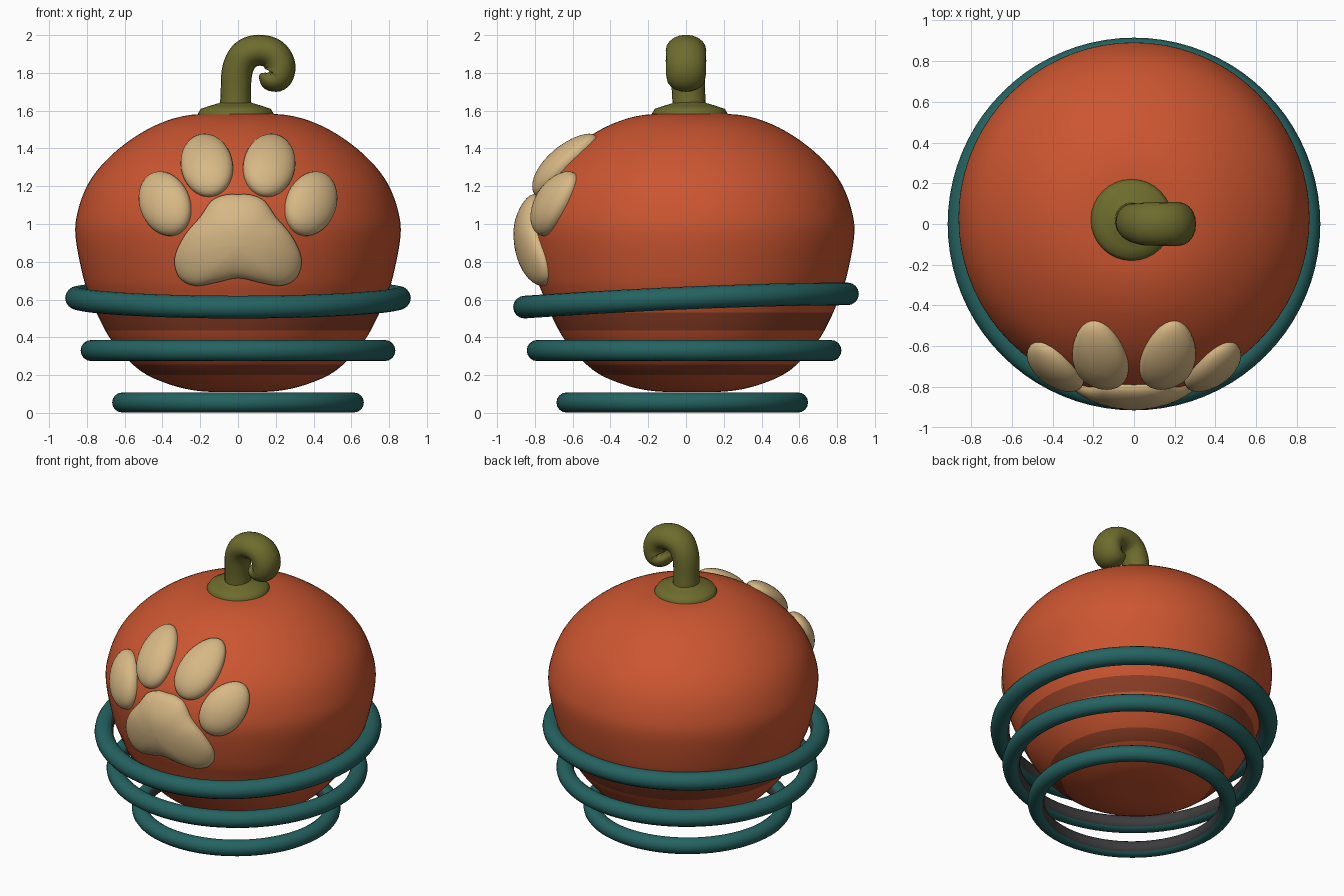
import bpy, math
from mathutils import Vector

if "Cube" in bpy.data.objects:
    bpy.data.objects.remove(bpy.data.objects["Cube"])

def mat(name, c):
    m = bpy.data.materials.new(name)
    m.diffuse_color = (*c, 1)
    m.use_nodes = True
    m.node_tree.nodes["Principled BSDF"].inputs["Base Color"].default_value = m.diffuse_color
    return m

ORANGE = mat("orange", (0.60, 0.092, 0.03))
RUST = mat("dark_rust", (0.27, 0.05, 0.02))
TEAL = mat("teal", (0.018, 0.125, 0.12))
GREY = mat("dark_grey", (0.045, 0.045, 0.048))
OLIVE = mat("olive", (0.155, 0.15, 0.027))
TAN = mat("tan", (0.68, 0.48, 0.235))
TAU = 2 * math.pi

def spline(pts, n, closed=False):
    """Catmull-Rom through points of any dimension."""
    k, out = len(pts), []
    get = (lambda i: pts[i % k]) if closed else (lambda i: pts[max(0, min(k - 1, i))])
    for i in range(k if closed else k - 1):
        p = [get(i + j) for j in (-1, 0, 1, 2)]
        for s in range(n):
            t = s / n
            out.append(tuple(0.5 * (2*b + (c - a)*t + (2*a - 5*b + 4*c - d)*t*t
                             + (3*b - a - 3*c + d)*t**3) for a, b, c, d in zip(*p)))
    if not closed:
        out.append(tuple(pts[-1]))
    return out

def skin(name, rings, mats, wrap=False, rule=None):
    """Join loops of equal length into a smooth surface; cap ends unless wrapped."""
    m, k = len(rings[0]), len(rings)
    verts = [v for r in rings for v in r]
    faces = []
    for i in range(k if wrap else k - 1):
        a, b = i * m, (i + 1) % k * m
        faces += [(a + j, a + (j + 1) % m, b + (j + 1) % m, b + j) for j in range(m)]
    if not wrap:
        faces += [tuple(range(m))[::-1], tuple(range((k - 1) * m, k * m))]
    me = bpy.data.meshes.new(name)
    me.from_pydata(verts, [], faces)
    for x in mats:
        me.materials.append(x)
    ob = bpy.data.objects.new(name, me)
    bpy.context.collection.objects.link(ob)
    for f in me.polygons:
        f.use_smooth = True
        if rule:
            f.material_index = rule(f)
    return ob

# Pumpkin body: lathe profile (radius, height)
CY = 0.03
prof = spline([(0.01, 0.11), (0.2, 0.115), (0.36, 0.15), (0.52, 0.225), (0.66, 0.37),
               (0.735, 0.5), (0.785, 0.62), (0.82, 0.72), (0.86, 0.93), (0.85, 1.06),
               (0.795, 1.21), (0.7, 1.335), (0.57, 1.445), (0.42, 1.53), (0.25, 1.578),
               (0.01, 1.585)], 4)
body_rule = lambda f: int(0.43 < f.center.z < 0.54 or 0.2 < f.center.z < 0.27)
skin("pumpkin_body", [[(r * math.cos(TAU*j/72), CY + r * math.sin(TAU*j/72), z) for j in range(72)]
                      for r, z in prof], [ORANGE, RUST], rule=body_rule)

def front_y(x, z):
    for (r0, z0), (r1, z1) in zip(prof, prof[1:]):
        if z0 <= z <= z1:
            r = r0 + (r1 - r0) * (z - z0) / (z1 - z0)
            return CY - math.sqrt(max(r*r - x*x, 0))
    return CY

# Paw pads: domed outlines wrapped on the body front
def pad(name, outline, cx, cz, height):
    rings = []
    levels = [(1, -0.04)] + [(math.sin(a), height * math.cos(a)**0.85)
                             for a in [math.pi/2 * (1 - i/10) for i in range(10)]] + [(0.01, height)]
    for s, h in levels:
        ring = []
        for x, z in outline:
            px, pz = cx + (x - cx)*s, cz + (z - cz)*s
            p = Vector((px, front_y(px, pz), pz))
            ring.append(p + (p - Vector((0, CY, 0.88))).normalized() * h)
        rings.append(ring)
    skin(name, rings, [TAN])

half = [(0.12, 0.69), (0.23, 0.675), (0.31, 0.72), (0.333, 0.82), (0.28, 0.94),
        (0.2, 1.035), (0.14, 1.12), (0.07, 1.152)]
main = [(0, 0.715)] + half + [(0, 1.155)] + [(-x, z) for x, z in half[::-1]]
pad("main_paw_pad", spline(main, 4, True), 0, 0.88, 0.085)
for side, tag in ((-1, "left"), (1, "right")):
    for part, x, z, w, h, tilt in (("inner", 0.163, 1.305, 0.136, 0.162, 10),
                                   ("outer", 0.382, 1.105, 0.13, 0.172, 18)):
        t = math.radians(tilt)
        pts = []
        for j in range(40):
            u, v = w * math.cos(TAU*j/40), h * math.sin(TAU*j/40)
            pts.append((side * (x + u*math.cos(t) + v*math.sin(t)), z - u*math.sin(t) + v*math.cos(t)))
        if side < 0:
            pts.reverse()
        pad(f"{tag}_{part}_toe_pad", pts, side * x, z, 0.075)

# Teal rings, dark on the inside; the top one sags towards the front
def ring(name, R, r, cy, z, sag=0):
    loops = []
    for i in range(80):
        a = TAU * i / 80
        dz = sag * ((1 - math.sin(a)) / 2)**1.7
        loops.append([((R + r*math.cos(b)) * math.cos(a), cy + (R + r*math.cos(b)) * math.sin(a),
                       z - dz + r*math.sin(b)) for b in [-TAU*j/16 for j in range(16)]])
    inner = lambda f: int(f.normal.dot(Vector((f.center.x, f.center.y - cy, 0)).normalized()) < -0.75)
    skin(name, loops, [TEAL, GREY], wrap=True, rule=inner)

ring("top_ring", 0.855, 0.06, 0, 0.63, 0.07)
ring("middle_ring", 0.777, 0.056, -0.01, 0.33)
ring("bottom_ring", 0.613, 0.053, -0.02, 0.055)

# Stem base: flared collar
collar = [(0.2, 1.55), (0.2, 1.585), (0.185, 1.61), (0.14, 1.625), (0.09, 1.64), (0.07, 1.65)]
skin("stem_collar", [[(-0.012 + r*math.cos(TAU*j/32), 0.02 + r*math.sin(TAU*j/32), z)
                      for j in range(32)] for r, z in collar], [OLIVE])

# Curled stem: swept oval (x, z, half thickness, half depth)
path = spline([(-0.012, 1.58, 0.085, 0.09), (-0.012, 1.7, 0.08, 0.088), (-0.002, 1.82, 0.082, 0.095),
               (0.04, 1.895, 0.083, 0.104), (0.11, 1.92, 0.082, 0.107), (0.185, 1.9, 0.082, 0.107),
               (0.222, 1.84, 0.082, 0.107), (0.21, 1.78, 0.078, 0.104), (0.17, 1.765, 0.06, 0.095),
               (0.14, 1.785, 0.035, 0.08), (0.135, 1.8, 0.012, 0.04)], 5)
loops = []
for i, (x, z, r, d) in enumerate(path):
    a, b = path[max(i - 1, 0)], path[min(i + 1, len(path) - 1)]
    n = Vector((b[1] - a[1], 0, a[0] - b[0])).normalized()
    loops.append([Vector((x, 0.02 - 0.02 * min(1, i / 15), z)) + n * r * math.cos(t)
                  + Vector((0, d * math.sin(t), 0)) for t in [TAU*j/20 for j in range(20)]])
skin("curled_stem", loops, [OLIVE])
